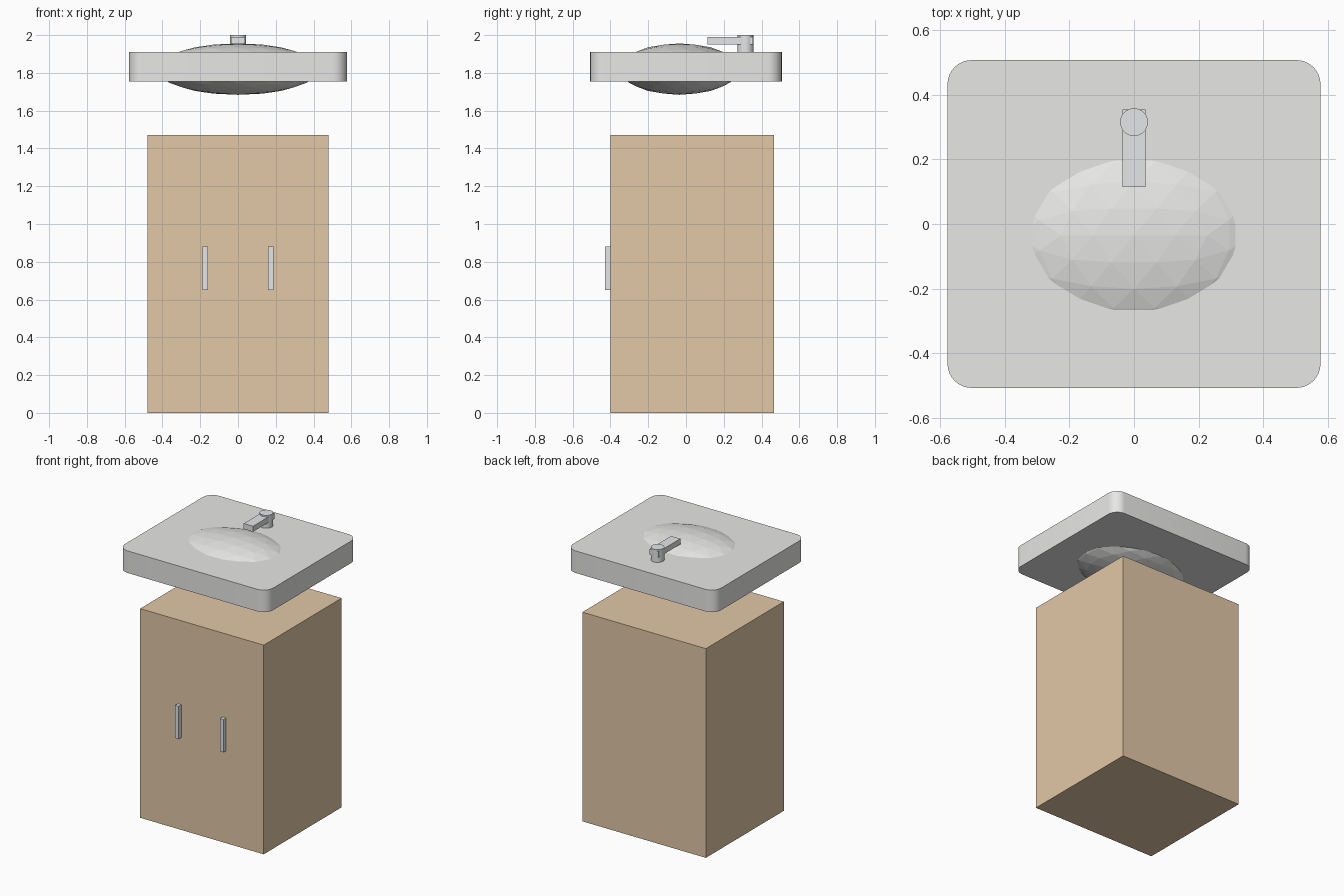
import bpy
import bmesh
from math import atan, sqrt
from mathutils import Matrix, Vector

cube = bpy.data.objects.get("Cube")
if cube:
    bpy.data.objects.remove(cube, do_unlink=True)


def material(name, rgb):
    mat = bpy.data.materials.new(name)
    mat.use_nodes = True
    mat.diffuse_color = (*rgb, 1)
    mat.node_tree.nodes["Principled BSDF"].inputs["Base Color"].default_value = (*rgb, 1)
    return mat


ceramic = material("white ceramic", (0.8, 0.8, 0.79))
wood = material("light wood", (0.76, 0.58, 0.39))
metal = material("pale metal", (0.79, 0.8, 0.81))


def add_object(name, bm, mat):
    mesh = bpy.data.meshes.new(name)
    bm.to_mesh(mesh)
    bm.free()
    mesh.materials.append(mat)
    obj = bpy.data.objects.new(name, mesh)
    bpy.context.collection.objects.link(obj)
    return obj


def box(name, low, high, mat, corner=0):
    """Box between two corners, with optional rounded upright edges."""
    low, high = Vector(low), Vector(high)
    bm = bmesh.new()
    place = Matrix.Translation((low + high) / 2) @ Matrix.Diagonal((*(high - low), 1))
    bmesh.ops.create_cube(bm, size=1, matrix=place)
    if corner:
        upright = [e for e in bm.edges
                   if (e.verts[0].co.xy - e.verts[1].co.xy).length < 0.001]
        bmesh.ops.bevel(bm, geom=upright, offset=corner, segments=8,
                        profile=0.5, affect='EDGES')
    return add_object(name, bm, mat)


# Cabinet and its two door handles
box("cabinet", (-0.48, -0.4, 0), (0.48, 0.465, 1.47), wood)
for side, x in (("left", 0.174), ("right", -0.174)):
    box(side + "_handle", (x - 0.014, -0.43, 0.65), (x + 0.014, -0.398, 0.88), metal)

# Rounded countertop
box("countertop", (-0.577, -0.507, 1.755), (0.577, 0.507, 1.91), ceramic, 0.075)

# Faceted basin, turned so one edge of the icosahedron lies flat on top
golden = (1 + sqrt(5)) / 2
bm = bmesh.new()
bmesh.ops.create_icosphere(bm, subdivisions=3, radius=1)
bm.transform(Matrix.Translation((0, -0.035, 1.82))
             @ Matrix.Diagonal((0.43, 0.315, 0.136, 1))
             @ Matrix.Rotation(-atan(1 / golden), 4, 'Y'))
add_object("basin", bm, ceramic)

# Faucet
box("faucet_spout", (-0.036, 0.115, 1.951), (0.036, 0.354, 1.99), metal)
bm = bmesh.new()
bmesh.ops.create_cone(bm, cap_ends=True, segments=32, radius1=0.043, radius2=0.043,
                      depth=0.1, matrix=Matrix.Translation((0, 0.315, 1.95)))
post = add_object("faucet_post", bm, metal)

# Smooth the rounded parts, keeping sharp edges
for obj in (post, bpy.data.objects["countertop"]):
    bpy.ops.object.select_all(action='DESELECT')
    obj.select_set(True)
    bpy.context.view_layer.objects.active = obj
    bpy.ops.object.shade_smooth_by_angle()
